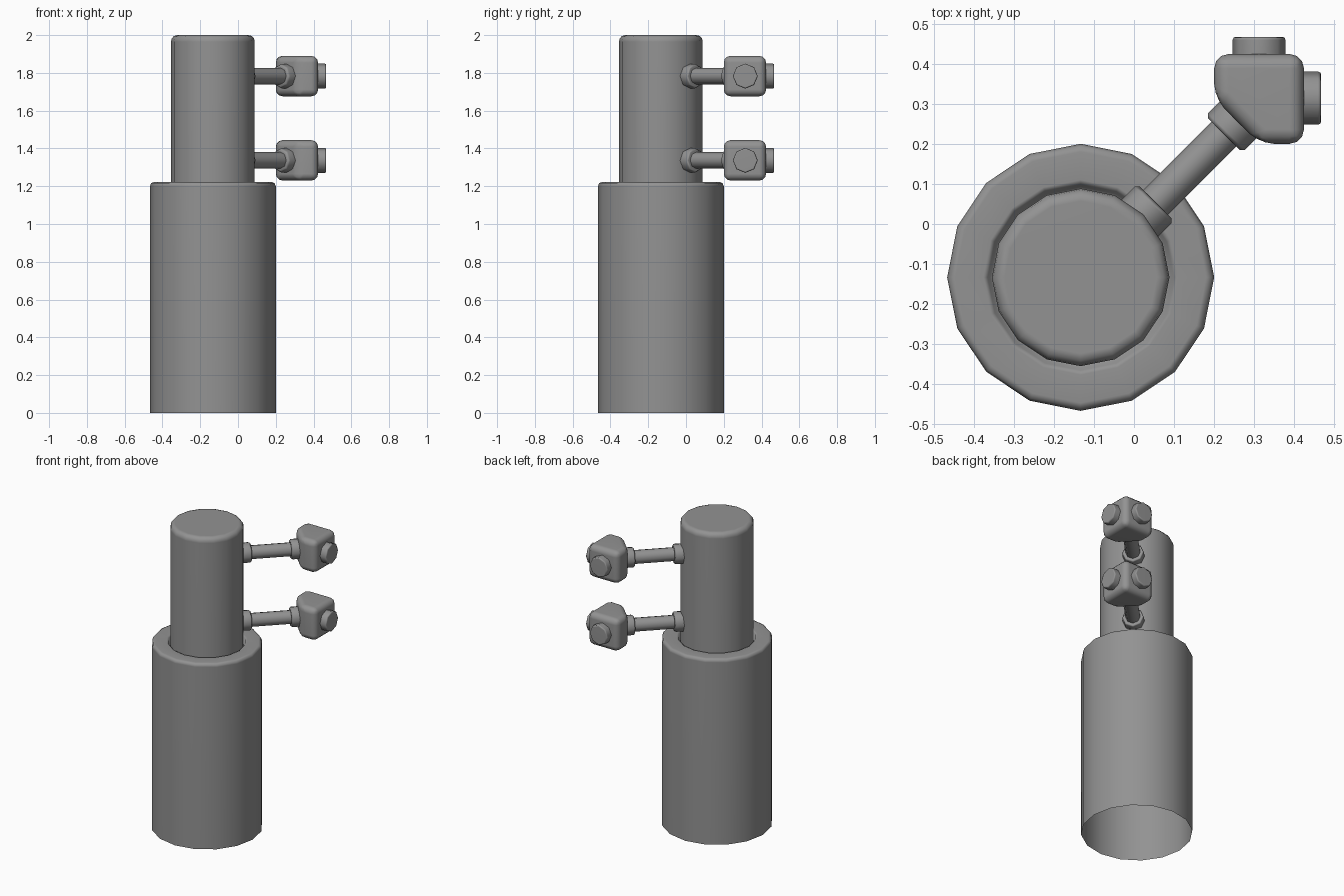
import bpy, bmesh, math
from mathutils import Vector, Matrix

if "Cube" in bpy.data.objects:
    bpy.data.objects.remove(bpy.data.objects["Cube"])

grey = bpy.data.materials.new("dark_grey")
grey.diffuse_color = (.29, .29, .29, 1)
grey.use_nodes = True
grey.node_tree.nodes["Principled BSDF"].inputs["Base Color"].default_value = grey.diffuse_color


def finish(name, bm, angle):
    bmesh.ops.recalc_face_normals(bm, faces=bm.faces)
    me = bpy.data.meshes.new(name)
    bm.to_mesh(me)
    bm.free()
    me.materials.append(grey)
    ob = bpy.data.objects.new(name, me)
    bpy.context.collection.objects.link(ob)
    bpy.ops.object.select_all(action='DESELECT')
    ob.select_set(True)
    bpy.context.view_layer.objects.active = ob
    bpy.ops.object.shade_smooth_by_angle(angle=math.radians(angle))
    wn = ob.modifiers.new("flat_caps", 'WEIGHTED_NORMAL')
    wn.keep_sharp = True
    return ob


def lathe(name, profile, sides, origin, axis=(0, 0, 1), cap=True, angle=50):
    """Revolve (radius, height) points around an axis; cap closes the far end."""
    rot = Vector(axis).to_track_quat('Z', 'Y').to_matrix().to_4x4()
    m = Matrix.Translation(origin) @ rot
    bm = bmesh.new()
    rings = []
    for r, h in profile:
        rings.append([bm.verts.new(m @ Vector((r * math.cos(a), r * math.sin(a), h)))
                      for a in (2 * math.pi * i / sides for i in range(sides))])
    for lo, hi in zip(rings, rings[1:]):
        for i in range(sides):
            j = (i + 1) % sides
            bm.faces.new((lo[i], lo[j], hi[j], hi[i]))
    if cap:
        bm.faces.new(rings[-1])
    return finish(name, bm, angle)


def peg(name, r, h0, h1, origin, axis, b=0.008):
    # eight-sided peg with a small rounded rim
    return lathe(name, [(r, h0), (r, h1 - b), (r - b * .3, h1 - b * .3),
                        (r - b, h1)], 8, origin, axis)


# Pole: wide open-bottomed sleeve with a rounded rim, and a narrower post
C = (-0.133, -0.133, 0)
lathe("base_sleeve", [(.333, 0), (.333, 1.2), (.327, 1.216), (.313, 1.222),
                      (.243, 1.222), (.232, 1.216), (.226, 1.2), (.215, 1.195)],
      16, C, cap=False)
lathe("upper_post", [(.2215, 1.18), (.2215, 1.965), (.218, 1.982), (.207, 1.995),
                     (.19, 2.0)], 16, C)

# Two identical lamp arms reaching out on the diagonal
DIAG = (1, 1, 0)
for tag, z in (("lower", 1.337), ("upper", 1.783)):
    o = (0, 0, z)
    lathe(tag + "_rod", [(.044, 0), (.044, .4)], 8, o, DIAG)
    # collars at both ends of the rod
    for end, h0, h1 in (("inner", 0.0, .076), ("outer", .317, .40)):
        b = .009
        lathe(f"{tag}_{end}_collar",
              [(.044, h0), (.065 - b, h0), (.065, h0 + b), (.065, h1 - b), (.065 - b, h1)],
              8, o, DIAG)
    # five-sided head with the corner towards the pole cut away
    bm = bmesh.new()
    lo, hi, cut = .2, .424, .313
    f = bm.faces.new([bm.verts.new((x, y, z - .107)) for x, y in
                      ((cut, lo), (hi, lo), (hi, hi), (lo, hi), (lo, cut))])
    ext = bmesh.ops.extrude_face_region(bm, geom=[f])
    bmesh.ops.translate(bm, vec=(0, 0, .214),
                        verts=[v for v in ext["geom"] if isinstance(v, bmesh.types.BMVert)])
    bmesh.ops.bevel(bm, geom=bm.edges[:], offset=.036, segments=3, profile=.5,
                    affect='EDGES', clamp_overlap=True)
    finish(tag + "_head", bm, 40)
    # round buttons on the two outward faces
    peg(tag + "_side_button", .066, .40, .467, (0, .314, z), (1, 0, 0))
    peg(tag + "_back_button", .066, .40, .467, (.312, 0, z), (0, 1, 0))
